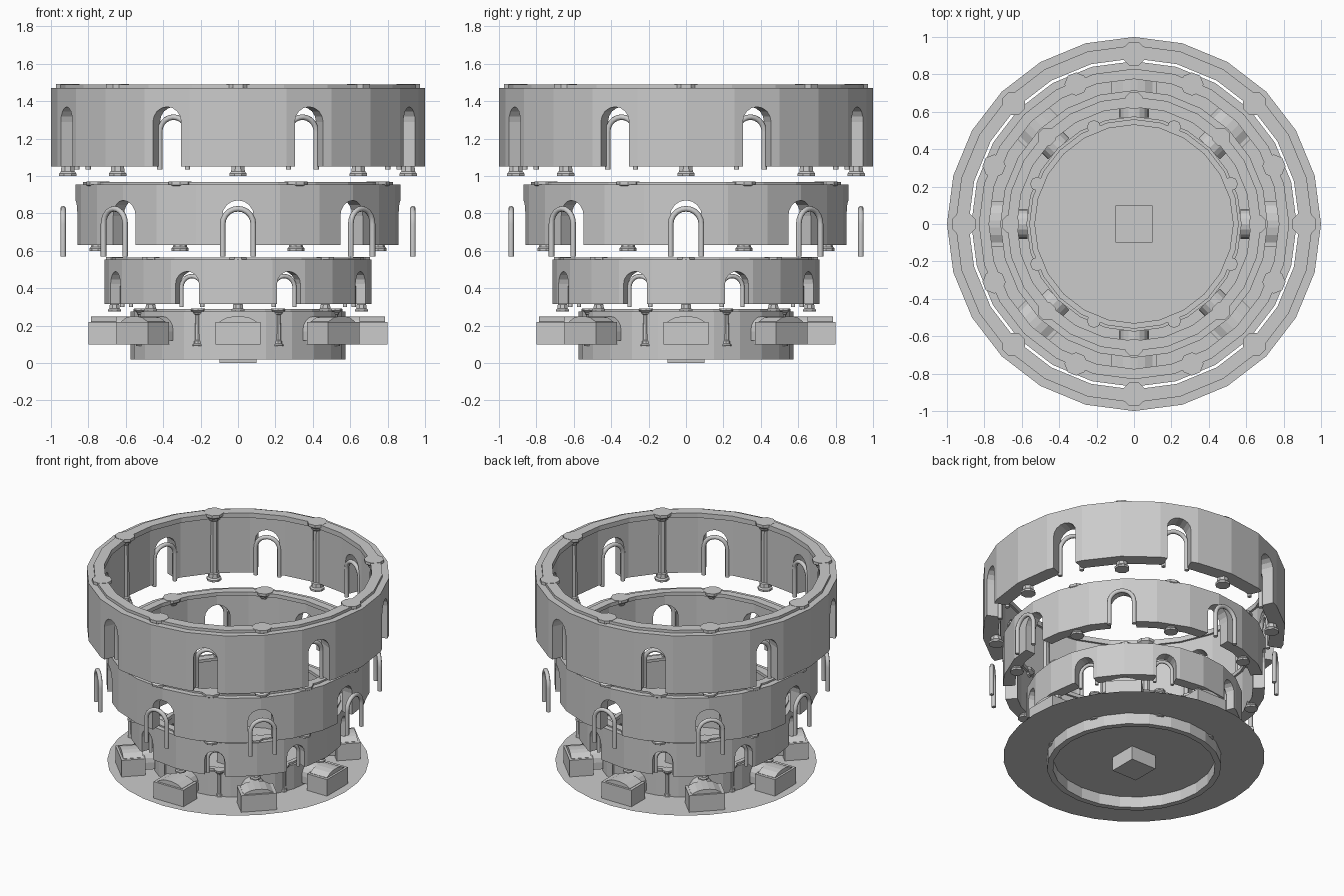
import bpy, bmesh
from math import sin, cos, pi, radians
from mathutils import Matrix, Vector

if "Cube" in bpy.data.objects:
    bpy.data.objects.remove(bpy.data.objects["Cube"])


def make(name, bm):
    bmesh.ops.recalc_face_normals(bm, faces=bm.faces)
    me = bpy.data.meshes.new(name)
    bm.to_mesh(me)
    bm.free()
    ob = bpy.data.objects.new(name, me)
    bpy.context.collection.objects.link(ob)
    return ob


def around(offset):
    """Eight rotations about z, 45 degrees apart."""
    return [Matrix.Rotation(radians(offset + 45 * k), 4, 'Z') for k in range(8)]


def lathe(bm, prof, n, mat=Matrix(), closed=False):
    """Revolve (r, z) points about z; open profiles get end caps."""
    rows = [[bm.verts.new(mat @ Vector((r * cos(2 * pi * i / n), r * sin(2 * pi * i / n), z)))
             for i in range(n)] for r, z in prof]
    for j in range(len(rows) if closed else len(rows) - 1):
        a, b = rows[j], rows[(j + 1) % len(rows)]
        for i in range(n):
            k = (i + 1) % n
            bm.faces.new((a[i], a[k], b[k], b[i]))
    if not closed:
        bm.faces.new(rows[0])
        bm.faces.new(rows[-1])


def ring(name, r0, r1, z0, z1):
    bm = bmesh.new()
    lathe(bm, [(r0, z0), (r1, z0), (r1, z1), (r0, z1)], 24, closed=True)
    return make(name, bm)


def arch_points(hw, z0, top, steps=8):
    """Arch outline in (sideways, z)."""
    s = top - hw
    return [(hw, z0)] + [(hw * cos(pi * i / steps), s + hw * sin(pi * i / steps))
                         for i in range(steps + 1)] + [(-hw, z0)]


def prism(bm, pts, r0, r1, mat):
    """Extrude a (sideways, z) outline radially from r0 to r1."""
    a = [bm.verts.new(mat @ Vector((r0, y, z))) for y, z in pts]
    b = [bm.verts.new(mat @ Vector((r1, y, z))) for y, z in pts]
    bm.faces.new(a)
    bm.faces.new(b)
    for i in range(len(pts)):
        k = (i + 1) % len(pts)
        bm.faces.new((a[i], a[k], b[k], b[i]))


def arch_wall(name, r0, r1, z0, z1, hw, cut_z, top, offset):
    wall = ring(name, r0, r1, z0, z1)
    bm = bmesh.new()
    for m in around(offset):
        prism(bm, arch_points(hw, cut_z, top), r0 - 0.08, r1 + 0.08, m)
    cutter = make(name + "_cutter", bm)
    cutter.hide_render = True
    mod = wall.modifiers.new("arches", 'BOOLEAN')
    mod.operation = 'DIFFERENCE'
    mod.solver = 'EXACT'
    mod.object = cutter
    bpy.context.view_layer.objects.active = wall
    bpy.ops.object.modifier_apply(modifier=mod.name)
    bpy.data.objects.remove(cutter)


def trims(name, r, hw, z0, top, tube, offset):
    """Tube arches standing at radius r."""
    bm = bmesh.new()
    n = 8
    s = top - hw
    path = [(hw, z0, 0)] + [(hw * cos(pi * i / 10), s + hw * sin(pi * i / 10), pi * i / 10)
                            for i in range(11)] + [(-hw, z0, pi)]
    for m in around(offset):
        rows = []
        for y, z, a in path:
            rows.append([bm.verts.new(m @ Vector((
                r + tube * sin(2 * pi * i / n),
                y + tube * cos(2 * pi * i / n) * cos(a),
                z + tube * cos(2 * pi * i / n) * sin(a)))) for i in range(n)])
        for p, q in zip(rows, rows[1:]):
            for i in range(n):
                k = (i + 1) % n
                bm.faces.new((p[i], p[k], q[k], q[i]))
        bm.faces.new(rows[0])
        bm.faces.new(rows[-1])
    ob = make(name, bm)
    for f in ob.data.polygons:
        f.use_smooth = len(f.vertices) == 4


def columns(name, r, w, z0, z1, offset):
    """Columns with stepped base and flared capital, w = capital radius."""
    prof = [(.75 * w, z0), (.75 * w, z0 + .2 * w), (.6 * w, z0 + .35 * w), (.55 * w, z0 + .75 * w),
            (.45 * w, z0 + .85 * w), (.42 * w, z1 - .9 * w), (.6 * w, z1 - .75 * w),
            (.65 * w, z1 - .55 * w), (w, z1 - .3 * w), (w, z1)]
    bm = bmesh.new()
    for m in around(offset):
        lathe(bm, prof, 8, m @ Matrix.Translation((r, 0, 0)) @ Matrix.Rotation(pi / 8, 4, 'Z'))
    make(name, bm)


# Tiers: r in, r out, z bottom, z top, arch half-width, cut bottom, arch top, arch angle
arch_wall("tier1_wall", .535, .575, .02, .275, .05, .10, .22, 0)
arch_wall("tier2_wall", .64, .715, .315, .555, .068, .25, .49, 22.5)
arch_wall("tier3_wall", .79, .87, .63, .955, .085, .55, .87, 0)
arch_wall("tier4_wall", .90, 1.0, 1.05, 1.47, .082, .95, 1.37, 22.5)

# Raised rims
ring("tier1_rim", .53, .56, .265, .29)
ring("tier2_rim", .625, .68, .545, .565)
ring("tier3_rim", .775, .83, .94, .967)
ring("tier4_rim", .885, .955, 1.455, 1.49)

# Columns
columns("tier1_columns", .56, .038, .09, .292, 22.5)
columns("tier2_columns", .66, .05, .275, .568, 0)
columns("tier3_columns", .81, .062, .60, .97, 22.5)
columns("tier4_columns", .91, .067, 1.0, 1.492, 0)

# Arch trims
trims("tier2_arch_trims", .645, .06, .30, .465, .012, 22.5)
trims("tier3_arch_trims", .935, .082, .57, .825, .015, 0)
trims("tier4_arch_trims", .90, .08, 1.035, 1.315, .015, 22.5)

# Entrance blocks and the vaults rising out of them
bm = bmesh.new()
for m in around(0):
    prism(bm, [(-.12, .1), (.12, .1), (.12, .22), (-.12, .22)], .64, .80, m)
make("entrance_blocks", bm)
bm = bmesh.new()
for m in around(0):
    prism(bm, [(-.1, .12), (.1, .12), (.1, .222), (.06, .243), (.02, .25),
               (-.02, .25), (-.06, .243), (-.1, .222)], .65, .785, m)
    prism(bm, arch_points(.08, .12, .25), .57, .65, m)
make("entrance_vaults", bm)

# Ground disc and centre block
bm = bmesh.new()
bmesh.ops.create_circle(bm, cap_ends=True, segments=32, radius=.862,
                        matrix=Matrix.Translation((0, 0, .1)))
make("arena_floor", bm)
bm = bmesh.new()
bmesh.ops.create_cube(bm, size=.2, matrix=Matrix.Translation((0, 0, .1)))
make("centre_block", bm)
